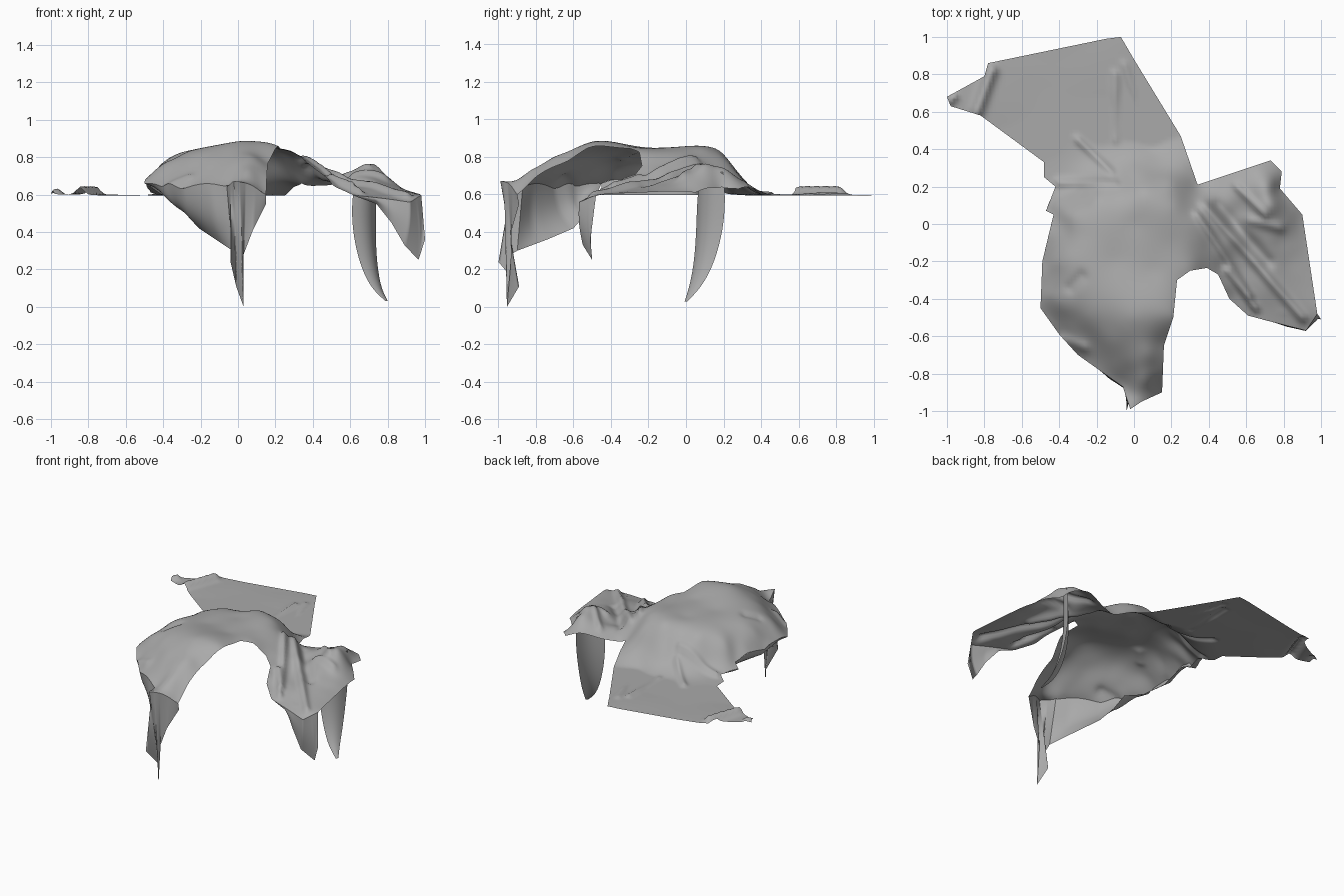
import bpy, math
from mathutils import Vector, noise
from mathutils.geometry import delaunay_2d_cdt, intersect_point_line

if "Cube" in bpy.data.objects:
    bpy.data.objects.remove(bpy.data.objects["Cube"])

FLOOR = 0.595
GREY = bpy.data.materials.new("grey_fabric")
GREY.diffuse_color = (.4, .4, .4, 1)
GREY.use_nodes = True
GREY.node_tree.nodes["Principled BSDF"].inputs["Base Color"].default_value = GREY.diffuse_color

# Sheet outline seen from above, with edge heights
EDGE = [(-1, .68, .6), (-.8, .79, .6), (-.78, .86, .6), (-.15, .99, .595), (-.07, 1, .595),
        (0, .88, .595), (.25, .47, .595), (.34, .21, .66), (.73, .34, .64), (.79, .28, .63),
        (.78, .19, .64), (.9, .05, .61), (.98, -.48, .595), (.92, -.57, .56), (.61, -.49, .6),
        (.51, -.4, .65), (.45, -.27, .71), (.39, -.235, .755), (.3, -.25, .825), (.23, -.3, .845),
        (.21, -.5, .855), (.16, -.65, .77), (.15, -.9, .6), (.04, -.95, .66), (-.02, -.99, .67),
        (-.06, -.87, .65), (-.3, -.7, .63), (-.4, -.59, .64), (-.5, -.45, .66), (-.49, -.2, .66),
        (-.43, .05, .65), (-.47, .07, .62), (-.42, .2, .61), (-.48, .25, .6), (-.48, .33, .595),
        (-.82, .58, .6), (-.98, .63, .6)]
# Interior heights: plateau, shoulders, raised knob, flat tail
INNER = [(0, -.5, .88), (.13, -.5, .875), (.08, -.7, .795), (.06, -.84, .72), (-.15, -.65, .76),
         (-.25, -.5, .8), (-.4, -.42, .75), (-.42, -.2, .755), (-.3, -.2, .825), (-.1, -.2, .845),
         (.1, -.25, .85), (.2, -.1, .845), (0, 0, .843), (-.25, 0, .82), (-.36, .05, .74),
         (-.2, .14, .79), (.05, .18, .83), (.22, .1, .835), (.2, .22, .77), (.12, .3, .69), (-.1, .27, .68),
         (-.3, .2, .65), (.1, .4, .6), (-.15, .4, .6), (-.3, .5, .595), (-.1, .7, .595),
         (-.5, .7, .595), (-.7, .7, .6), (.32, 0, .81), (.42, -.05, .755), (.42, .1, .71),
         (.54, .05, .67), (.55, -.2, .66), (.66, .1, .735), (.73, .1, .76), (.73, .2, .72),
         (.82, .05, .68), (.75, -.1, .67), (.7, -.35, .63), (.85, -.3, .62)]
# Creases: x0, y0, x1, y1, height, width
FOLDS = [(.34, .05, .62, -.38, .025, .02), (.38, .1, .9, -.5, .03, .025), (.45, .1, .72, -.2, -.02, .03),
         (.5, -.25, .65, -.45, .03, .02), (.55, .2, .7, .05, .02, .02), (-.4, .22, -.1, .22, .025, .02),
         (-.3, .45, -.12, .28, .02, .02), (-.1, .45, -.1, .8, .015, .02), (-.05, .85, .03, .6, .012, .02),
         (-.76, .82, -.84, .6, .045, .03), (-.98, .66, -.96, .68, .03, .02), (-.34, -.34, -.28, -.28, -.015, .03),
         (-.38, -.62, -.27, -.66, .02, .03), (.62, .02, .78, -.02, .02, .025)]


def finish(name, verts, faces, subdiv=0):
    me = bpy.data.meshes.new(name)
    me.from_pydata(verts, [], faces)
    me.materials.append(GREY)
    for p in me.polygons:
        p.use_smooth = True
    ob = bpy.data.objects.new(name, me)
    bpy.context.collection.objects.link(ob)
    if subdiv:
        m = ob.modifiers.new("rounding", 'SUBSURF')
        m.levels = m.render_levels = subdiv
        m.boundary_smooth = 'PRESERVE_CORNERS'
    return ob


# Smooth height interpolation through the control points
DATA = EDGE + INNER


def kernel(ax, ay, bx, by):
    return math.sqrt((ax - bx) ** 2 + (ay - by) ** 2 + .0016)


def solve(a, b):
    n = len(b)
    for i in range(n):
        p = max(range(i, n), key=lambda r: abs(a[r][i]))
        a[i], a[p], b[i], b[p] = a[p], a[i], b[p], b[i]
        for r in range(i + 1, n):
            f = a[r][i] / a[i][i]
            for c in range(i, n):
                a[r][c] -= f * a[i][c]
            b[r] -= f * b[i]
    x = [0] * n
    for i in reversed(range(n)):
        x[i] = (b[i] - sum(a[i][c] * x[c] for c in range(i + 1, n))) / a[i][i]
    return x


W = solve([[kernel(p[0], p[1], q[0], q[1]) for q in DATA] for p in DATA], [p[2] - .68 for p in DATA])


def height(x, y):
    z = .68 + sum(w * kernel(x, y, q[0], q[1]) for w, q in zip(W, DATA))
    for x0, y0, x1, y1, h, w in FOLDS:
        a, b, p = Vector((x0, y0, 0)), Vector((x1, y1, 0)), Vector((x, y, 0))
        t = intersect_point_line(p, a, b)[1]
        d = (p - a.lerp(b, min(1, max(0, t)))).length / w
        if d < 3:
            z += h * math.exp(-d * d)
    lift = min(1, max(0, (z - FLOOR) / .08)) * min(1, max(0, (.85 - z) / .12))
    z += .01 * lift * noise.noise(Vector((x * 9, y * 9, 1)))
    return max(z, FLOOR) if y > -.48 else z


# Main draped sheet
rim = []
for a, b in zip(EDGE, EDGE[1:] + EDGE[:1]):
    a, b = Vector(a[:2]), Vector(b[:2])
    n = max(1, round((b - a).length / .02))
    rim += [a.lerp(b, i / n) for i in range(n)]


def inside(x, y):
    hit = False
    for a, b in zip(EDGE, EDGE[1:] + EDGE[:1]):
        if (a[1] > y) != (b[1] > y) and x < a[0] + (y - a[1]) * (b[0] - a[0]) / (b[1] - a[1]):
            hit = not hit
    return hit


STEP = .0175
pts = list(rim)
for i in range(-58, 59):
    for j in range(-58, 59):
        x, y = i * STEP, j * STEP
        if inside(x, y) and min((x - r.x) ** 2 + (y - r.y) ** 2 for r in rim) > .0001:
            pts.append(Vector((x, y)))
loop = [(i, (i + 1) % len(rim)) for i in range(len(rim))]
flat, _, tris, *_ = delaunay_2d_cdt(pts, loop, [], 1, 1e-6)
finish("draped_sheet", [(p[0], p[1], height(p[0], p[1])) for p in flat], tris)


def dense(points, k=8):
    out = [Vector(a).lerp(Vector(b), i / k) for a, b in zip(points, points[1:]) for i in range(k)]
    return out + [Vector(points[-1])]


# Panels lofted from the sheet's rim (x, y) down to a lower edge
def hanging(name, top, bottom, bulge=(0, 0, 0), rows=14):
    top = [Vector((p.x, p.y, height(p.x, p.y))) for p in dense(top)]
    bottom = dense(bottom)
    n, verts, faces = len(top), [], []
    for r in range(rows):
        t = r / (rows - 1)
        for i, (a, b) in enumerate(zip(top, bottom)):
            s = math.sin(math.pi * t) * min(1, 2 * math.sin(math.pi * i / (n - 1)))
            verts.append(a.lerp(b, t) + Vector(bulge) * s)
    for r in range(rows - 1):
        for i in range(n - 1):
            k = r * n + i
            faces.append((k, k + n, k + n + 1, k + 1))
    finish(name, verts, faces)


hanging("left_front_hanging",
        [(-.5, -.45), (-.4, -.59), (-.3, -.7), (-.18, -.785), (-.06, -.87)],
        [(-.32, -.48, .595), (-.27, -.53, .5), (-.21, -.6, .42), (-.12, -.74, .36), (-.03, -.9, .3)],
        (-.015, -.02, -.02))
hanging("front_hanging_point",
        [(-.06, -.87), (-.04, -.93), (-.02, -.99), (.01, -.97), (.04, -.95), (.095, -.925), (.15, -.9)],
        [(-.03, -.9, .3), (-.04, -1, .24), (-.01, -.89, .11), (.03, -.955, 0), (.03, -.93, .28),
         (.08, -.93, .41), (.15, -.89, .55)])
hanging("right_hanging_corner",
        [(.61, -.49), (.71, -.516), (.8, -.539), (.92, -.57), (.95, -.525), (.98, -.48)],
        [(.63, -.49, .59), (.74, -.5, .55), (.82, -.54, .45), (.89, -.55, .33), (.965, -.5, .25), (1, -.51, .36)],
        (.01, -.01, 0))
# Left edge turned under onto the resting plane
hanging("left_tucked_hem",
        [(-.5, -.45), (-.49, -.2), (-.43, .05), (-.47, .07), (-.42, .2)],
        [(-.4, -.45, .597), (-.43, -.2, .597), (-.37, .05, .597), (-.41, .08, .597), (-.38, .2, .597)],
        (-.02, 0, 0))

# Tapered tongue hanging under the raised knob
verts, faces = [], []
SECTIONS = [(.72, .69, .14, .05), (.6, .675, .135, .065), (.45, .672, .13, .064), (.3, .685, .11, .053),
            (.18, .71, .08, .04), (.09, .745, .04, .024), (.03, .795, 0, .006)]
for z, x, y, r in SECTIONS:
    for u in (-1, -.5, 0, .5, 1):
        c = .4 * r * (1 - u * u)
        verts.append((x + r * u + c, y + r * 1.15 * u - c, z))
for k in range(len(SECTIONS) - 1):
    for i in range(4):
        a = k * 5 + i
        faces.append((a, a + 5, a + 6, a + 1))
finish("hanging_tongue", verts, faces, 2)
